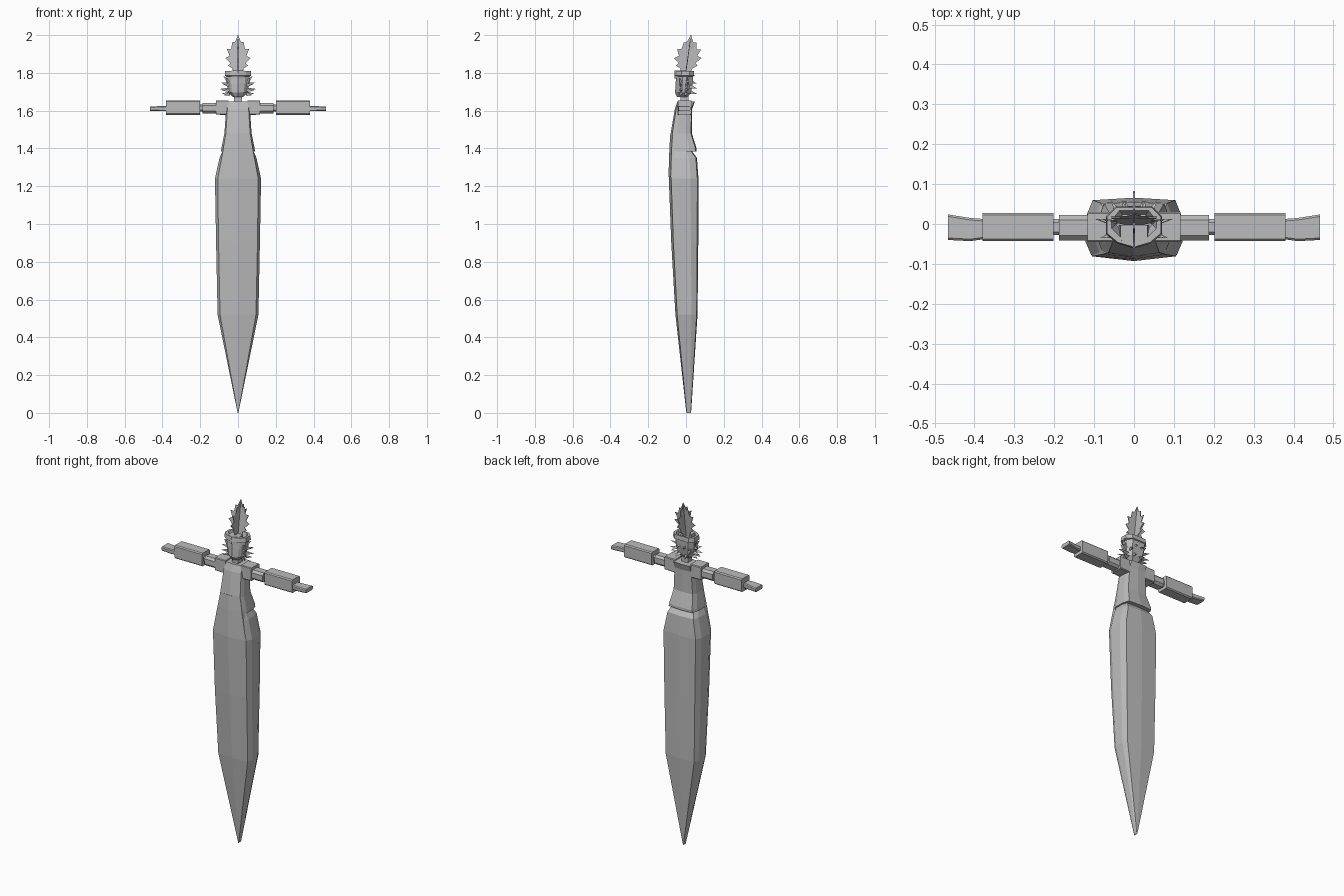
import bpy, bmesh, math
from mathutils import Vector

if "Cube" in bpy.data.objects:
    bpy.data.objects.remove(bpy.data.objects["Cube"])

grey = bpy.data.materials.new("plain grey")
grey.diffuse_color = (0.5, 0.5, 0.5, 1)
grey.use_nodes = True
grey.node_tree.nodes["Principled BSDF"].inputs["Base Color"].default_value = grey.diffuse_color


def add_object(name, bm):
    bmesh.ops.remove_doubles(bm, verts=bm.verts, dist=1e-5)
    bmesh.ops.recalc_face_normals(bm, faces=bm.faces)
    me = bpy.data.meshes.new(name)
    bm.to_mesh(me)
    bm.free()
    me.materials.append(grey)
    ob = bpy.data.objects.new(name, me)
    bpy.context.collection.objects.link(ob)
    return ob


def loft(name, rings):
    """Skin a list of closed rings of equal length and cap both ends."""
    bm = bmesh.new()
    vs = [[bm.verts.new(p) for p in r] for r in rings]
    n = len(rings[0])
    for a, b in zip(vs, vs[1:]):
        for i in range(n):
            bm.faces.new((a[i], a[(i + 1) % n], b[(i + 1) % n], b[i]))
    bm.faces.new(vs[0])
    bm.faces.new(vs[-1])
    return add_object(name, bm)


def body_ring(z, w, wf, yf, yb):
    """Ten-sided ring: half width, front panel half width, front y, back y."""
    d = yb - yf
    half = [(0, yf), (wf, yf + 0.08 * d), (w, yf + 0.3 * d),
            (w * 0.97, yb - 0.27 * d), (w * 0.85, yb - 0.04 * d), (0, yb)]
    pts = half + [(-x, y) for x, y in half[-2:0:-1]]
    return [(x, y, z) for x, y in pts]


# Long tapering lower body ending in a thin point
loft("tapered_lower_body", [body_ring(*r) for r in [
    (0.0, 0.002, 0.0015, 0.002, 0.027),
    (0.52, 0.108, 0.095, -0.056, 0.061),
    (0.90, 0.116, 0.103, -0.078, 0.065),
    (1.24, 0.122, 0.107, -0.091, 0.066),
    (1.35, 0.098, 0.085, -0.087, 0.058),
    (1.40, 0.075, 0.07, -0.08, 0.02)]])

# Upper torso, whose hem flares at the back
loft("upper_torso", [body_ring(*r) for r in [
    (1.385, 0.090, 0.078, -0.084, 0.056),
    (1.40, 0.088, 0.076, -0.085, 0.056),
    (1.48, 0.072, 0.064, -0.081, 0.031),
    (1.61, 0.063, 0.056, -0.059, 0.033),
    (1.648, 0.060, 0.052, -0.045, 0.046)]])

# Front jacket tails running down over the lower body
loft("front_panel", [[(-w, y + 0.012, z), (0, y, z), (w, y + 0.012, z),
                      (w, y + 0.03, z), (-w, y + 0.03, z)]
     for z, w, y in [(1.25, 0.105, -0.093), (1.40, 0.078, -0.088), (1.48, 0.064, -0.083)]])


def x_ring(x, y0, y1, z0, z1, c):
    """Chamfered rectangle across the x axis."""
    return [(x, y0 + c, z0), (x, y1 - c, z0), (x, y1, z0 + c), (x, y1, z1 - c),
            (x, y1 - c, z1), (x, y0 + c, z1), (x, y0, z1 - c), (x, y0, z0 + c)]


def mirror_x(ob):
    ob.modifiers.new("Mirror", 'MIRROR')


# Shoulders and arms held straight out
for name, a, b, c in [
    ("shoulder_block", (0.05, -0.045, 0.03, 1.577, 1.655), (0.117, -0.045, 0.03, 1.579, 1.655), 0.004),
    ("upper_arm", (0.11, -0.041, 0.022, 1.585, 1.640), (0.188, -0.041, 0.022, 1.585, 1.640), 0.012),
    ("elbow", (0.18, -0.028, 0.012, 1.595, 1.632), (0.21, -0.028, 0.012, 1.595, 1.632), 0.008),
    ("forearm_cuff", (0.202, -0.043, 0.028, 1.578, 1.655), (0.38, -0.043, 0.028, 1.578, 1.655), 0.006),
]:
    mirror_x(loft(name, [x_ring(*a, c), x_ring(*b, c)]))
mirror_x(loft("flat_hand", [x_ring(0.37, -0.037, 0.012, 1.597, 1.624, 0.005),
                            x_ring(0.41, -0.043, 0.015, 1.597, 1.624, 0.005),
                            x_ring(0.467, -0.040, 0.024, 1.599, 1.622, 0.005)]))

# Neck
loft("neck", [[(x, y - 0.008, z) for x, y in ((-.02, -.02), (.02, -.02), (.02, .02), (-.02, .02))]
              for z in (1.635, 1.70)])


def head_ring(z, w, yf, yb):
    half = [(0, yf), (w * 0.6, yf + 0.012), (w, yf + 0.035), (w, yb - 0.025), (w * 0.65, yb)]
    return [(x, y, z) for x, y in half + [(-x, y) for x, y in half[:0:-1]]]


# Head with a raised rim and a hollow crown
loft("head", [head_ring(*r) for r in [
    (1.672, 0.026, -0.048, 0.01),
    (1.695, 0.050, -0.058, 0.025),
    (1.745, 0.060, -0.055, 0.036),
    (1.782, 0.062, -0.052, 0.038),
    (1.785, 0.070, -0.061, 0.044),
    (1.81, 0.068, -0.058, 0.042),
    (1.81, 0.056, -0.046, 0.034),
    (1.775, 0.045, -0.036, 0.024)]])
# Front cap block sitting inside the rim
loft("crown_block", [[(-w, -0.002, z), (-w, -0.04, z), (0, -0.06, z), (w, -0.04, z), (w, -0.002, z)]
                     for z, w in ((1.77, 0.038), (1.812, 0.034))])


def spike(bm, base, tip, r):
    """Three-sided spike."""
    base, tip = Vector(base), Vector(tip)
    q = (tip - base).to_track_quat('Z', 'Y')
    vs = [bm.verts.new(base + q @ Vector((r * math.cos(t), r * math.sin(t), 0)))
          for t in (0, 2.094, 4.189)]
    top = bm.verts.new(tip)
    bm.faces.new(vs)
    for i in range(3):
        bm.faces.new((vs[i], vs[(i + 1) % 3], top))


# Tufts at the cheeks and the back of the head
bm = bmesh.new()
for z, zt, xt in ((1.69, 1.69, 0.085), (1.71, 1.715, 0.097), (1.735, 1.75, 0.092), (1.75, 1.785, 0.078)):
    spike(bm, (0.045, 0.0, z), (xt, 0.012, zt), 0.014)
    spike(bm, (0.048, -0.025, z), (xt - 0.012, -0.035, zt - 0.01), 0.011)
for x, z in ((0.02, 1.70), (0.038, 1.73), (0.015, 1.755)):
    spike(bm, (x, 0.015, z), (x * 1.5, 0.06, z - 0.012), 0.014)
mirror_x(add_object("cheek_tufts", bm))

# Serrated leaf crest: two crossed plates leaning back
outline = [(0.022, 1.795), (0.030, 1.825), (0.052, 1.838), (0.040, 1.852), (0.066, 1.878),
           (0.044, 1.890), (0.058, 1.925), (0.036, 1.925), (0.030, 1.962), (0.018, 1.958), (0, 2.0)]


def lean(z):
    return -0.002 + (z - 1.795) * 0.14


for name, side in (("crest_front_leaf", False), ("crest_side_leaf", True)):
    bm = bmesh.new()
    for s in (1, -1):
        for (u0, z0), (u1, z1) in zip(outline, outline[1:]):
            quad = [(0, z0 if z0 < z1 else z1), (s * u0, z0), (s * u1, z1), (0, max(z0, z1))]
            pts = []
            for u, z in quad:
                p = (0, lean(z) + u * 1.1, z) if side else (u, lean(z), z)
                if p not in pts:
                    pts.append(p)
            if len(pts) > 2:
                bm.faces.new([bm.verts.new(p) for p in pts])
    ob = add_object(name, bm)
    m = ob.modifiers.new("Solidify", 'SOLIDIFY')
    m.thickness, m.offset = 0.004, 0
